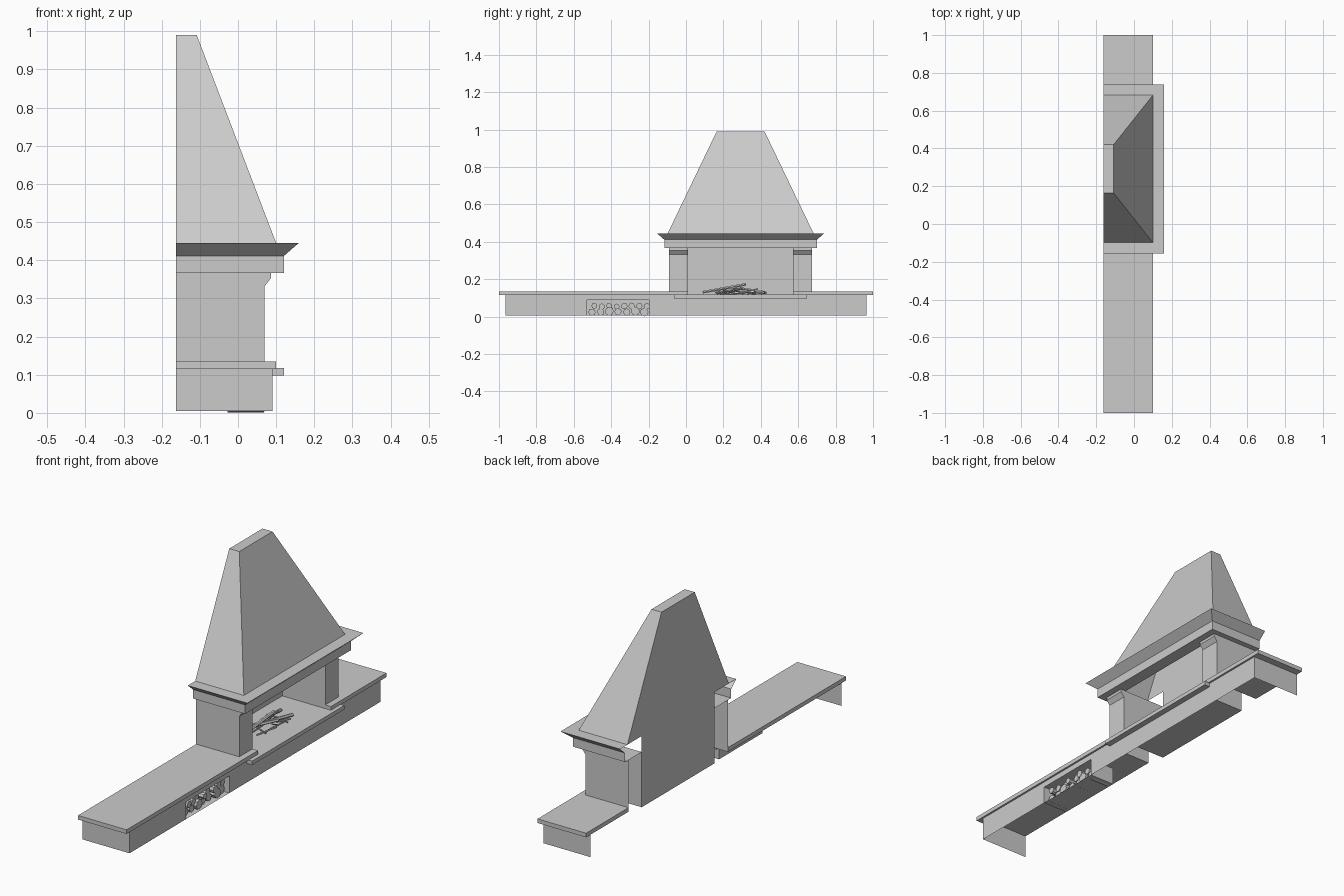
import bpy, bmesh, math, random
from mathutils import Vector

if "Cube" in bpy.data.objects:
    bpy.data.objects.remove(bpy.data.objects["Cube"])

random.seed(4)
BACK = -0.162      # wall plane
YC = 0.292         # centre line of the fireplace
IN, OUT = 0.28, 0.382   # inner / outer pillar offsets from the centre line


def mesh_object(name, verts, faces):
    me = bpy.data.meshes.new(name)
    me.from_pydata(verts, [], faces)
    me.update()
    ob = bpy.data.objects.new(name, me)
    bpy.context.collection.objects.link(ob)
    return ob


def loft(name, rows, back=False, cap=False):
    """Three-sided shell open to the wall; rows are (front x, y0, y1, z)."""
    verts, faces = [], []
    for x, y0, y1, z in rows:
        verts += [(BACK, y0, z), (x, y0, z), (x, y1, z), (BACK, y1, z)]
    for r in range(len(rows) - 1):
        a, b = 4 * r, 4 * r + 4
        for i in range(4 if back else 3):
            j = (i + 1) % 4
            faces.append((a + i, a + j, b + j, b + i))
    if cap:
        n = len(verts)
        faces.append((n - 4, n - 3, n - 2, n - 1))
    return mesh_object(name, verts, faces)


def prism(name, outline, z0, z1):
    """Vertical extrusion of an xy outline."""
    n = len(outline)
    verts = [(x, y, z) for z in (z0, z1) for x, y in outline]
    faces = [tuple(reversed(range(n))), tuple(range(n, 2 * n))]
    faces += [(i, (i + 1) % n, (i + 1) % n + n, i + n) for i in range(n)]
    ob = mesh_object(name, verts, faces)
    bm = bmesh.new()
    bm.from_mesh(ob.data)
    bmesh.ops.recalc_face_normals(bm, faces=bm.faces[:])
    bm.to_mesh(ob.data)
    bm.free()
    return ob


def sticks(name, items, sides):
    """Joined logs; items are (start, end, radius)."""
    verts, faces = [], []
    for p, q, r in items:
        p, q = Vector(p), Vector(q)
        d = (q - p).normalized()
        u = d.cross(Vector((0, 0, 1))).normalized()
        v = u.cross(d)
        k = len(verts)
        wob = [random.uniform(0.9, 1.05) * r for _ in range(sides)]
        for c in (p, q):
            for i in range(sides):
                t = 2 * math.pi * i / sides
                verts.append(c + (u * math.cos(t) + v * math.sin(t)) * wob[i])
        faces += [(k + i, k + (i + 1) % sides, k + sides + (i + 1) % sides, k + sides + i)
                  for i in range(sides)]
        faces += [tuple(k + i for i in reversed(range(sides))),
                  tuple(k + sides + i for i in range(sides))]
    return mesh_object(name, verts, faces)


def ring(x, h, z):
    return (x, YC - h, YC + h, z)


# Hood, cornice and lintel
loft("hood", [ring(0.10, 0.39, 0.445), ring(-0.108, 0.128, 0.99)], back=True, cap=True)
loft("cornice", [ring(0.12, 0.408, 0.411), ring(0.159, 0.447, 0.445), ring(0.10, 0.39, 0.445)])
loft("lintel", [ring(0.06, IN, 0.367), ring(0.12, 0.408, 0.367), ring(0.12, 0.408, 0.411)])

# Pillars with corbels, open at the wall
for side, label in ((-1, "left"), (1, "right")):
    y0, y1 = sorted((YC + side * IN, YC + side * OUT))
    loft(label + "_pillar", [(0.07, y0, y1, 0.115), (0.07, y0, y1, 0.332),
                             (0.087, y0, y1, 0.354), (0.087, y0, y1, 0.367)])
    # Bench slab, wrapping in front of the pillar
    a, b, e = YC + side * IN, YC + side * OUT, side * 1.0
    prism(label + "_bench_top", [(BACK, e), (0.10, e), (0.10, a), (0.07, a), (0.07, b), (BACK, b)],
          0.115, 0.135)

# Firebox back panel and hearth slab
i0, i1 = YC - IN, YC + IN
mesh_object("firebox_back", [(BACK, i0, 0.117), (BACK, i1, 0.117), (BACK, i1, 0.445), (BACK, i0, 0.445)],
            [(0, 1, 2, 3)])
s0, s1 = YC - 0.355, YC + 0.355
prism("hearth_slab", [(BACK, i0), (0.07, i0), (0.07, s0), (0.12, s0),
                      (0.12, s1), (0.07, s1), (0.07, i1), (BACK, i1)], 0.098, 0.117)

# Base front and ends, with the log niche opening
E, N0, N1, Z0, Z1, NT, FX = 0.965, -0.53, -0.197, 0.005, 0.115, 0.088, 0.091
verts, faces = [], []


def quad(*pts):
    faces.append(tuple(range(len(verts), len(verts) + 4)))
    verts.extend(pts)


for a, b, z in ((-E, N0, Z0), (N0, N1, NT), (N1, E, Z0)):
    quad((FX, a, z), (FX, b, z), (FX, b, Z1), (FX, a, Z1))
quad((BACK, -E, Z0), (FX, -E, Z0), (FX, -E, Z1), (BACK, -E, Z1))
quad((FX, E, Z0), (BACK, E, Z0), (BACK, E, Z1), (FX, E, Z1))
mesh_object("bench_base", verts, faces)

# Niche lining
NB = -0.04
c = [(x, y, z) for x in (NB, FX) for y in (N0, N1) for z in (Z0, NT)]
mesh_object("log_niche", c, [(0, 2, 3, 1), (0, 1, 5, 4), (2, 6, 7, 3), (0, 4, 6, 2), (1, 3, 7, 5)])

# Stacked logs in the niche
logs = []
for z, r, count, start in ((0.026, 0.025, 7, -0.503), (0.056, 0.018, 8, -0.49)):
    for i in range(count):
        y = start + i * (0.28 / (count - 1))
        rr = r * random.uniform(0.75, 1.0)
        zz = z + random.uniform(-0.003, 0.003)
        logs.append(((-0.028, y, zz), (0.07 + random.uniform(-0.01, 0.015), y, zz), rr))
sticks("stacked_logs", logs, 8)

# Firewood and twigs on the hearth
fire = [((-0.05, 0.09, 0.13), (-0.03, 0.32, 0.172), 0.008),
        ((-0.07, 0.43, 0.128), (-0.04, 0.24, 0.158), 0.008),
        ((0.00, 0.42, 0.127), (-0.06, 0.20, 0.143), 0.008),
        ((-0.10, 0.16, 0.128), (0.01, 0.30, 0.150), 0.007)]
for i in range(14):
    y, x, t = random.uniform(0.2, 0.38), random.uniform(-0.09, 0.02), random.uniform(0, 2 * math.pi)
    l = random.uniform(0.025, 0.06)
    fire.append(((x - l * math.cos(t) * 0.6, y - l * math.sin(t), 0.121),
                 (x + l * math.cos(t) * 0.6, y + l * math.sin(t), random.uniform(0.121, 0.15)), 0.0035))
sticks("firewood", fire, 6)
